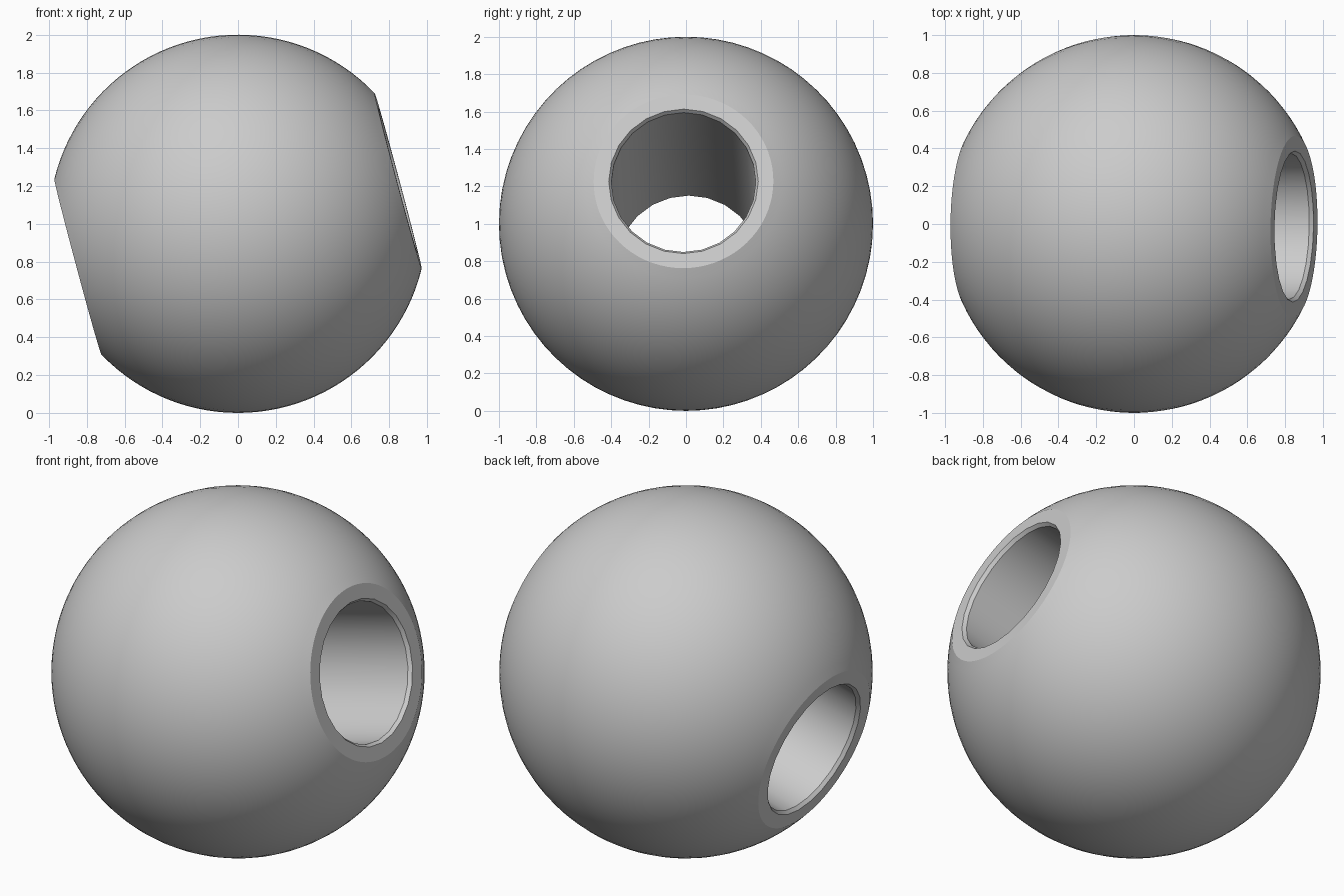
import bpy, bmesh
from math import sin, cos, acos, sqrt, pi, radians
from mathutils import Matrix

cube = bpy.data.objects.get("Cube")
if cube:
    bpy.data.objects.remove(cube, do_unlink=True)

FLAT = 0.877              # distance from the centre to each flat end
BORE_SIDES = 24
RATIO = 3                 # outer facets per bore facet
OUTER_SIDES = BORE_SIDES * RATIO
BANDS = 40

bm = bmesh.new()


def ring(height, radius, sides):
    return [bm.verts.new((radius * cos(2 * pi * i / sides),
                          radius * sin(2 * pi * i / sides), height))
            for i in range(sides)]


def skin(a, b):
    n = len(a)
    for i in range(n):
        j = (i + 1) % n
        bm.faces.new((a[i], a[j], b[j], b[i]))


# Spherical outside, from one flat end to the other
limit = acos(FLAT)
angles = [pi - limit - (pi - 2 * limit) * k / BANDS for k in range(BANDS + 1)]
outer = [ring(cos(t), sin(t), OUTER_SIDES) for t in angles]
for low, high in zip(outer, outer[1:]):
    skin(low, high)

# Chamfered bore through the middle
bore_profile = [(-FLAT, 0.40), (-FLAT + 0.02, 0.386),
                (FLAT - 0.02, 0.386), (FLAT, 0.40)]
bore = [ring(h, r, BORE_SIDES) for h, r in bore_profile]
for low, high in zip(bore, bore[1:]):
    skin(high, low)

# Flat annular ends
for rim, hole in ((outer[0], bore[0]), (outer[-1], bore[-1])):
    for i in range(BORE_SIDES):
        arc = [rim[(i * RATIO + k) % OUTER_SIDES] for k in range(RATIO + 1)]
        bm.faces.new(arc + [hole[(i + 1) % BORE_SIDES], hole[i]])
bmesh.ops.recalc_face_normals(bm, faces=bm.faces)

# Tilt the bore axis up to the left side, with a slight turn to the front
tilt = (Matrix.Translation((0, 0, 1)) @ Matrix.Rotation(radians(-0.9), 4, 'Z')
        @ Matrix.Rotation(radians(75), 4, 'Y'))
bm.transform(tilt)

mesh = bpy.data.meshes.new("bored_ball")
bm.to_mesh(mesh)
bm.free()
ball = bpy.data.objects.new("bored_ball", mesh)
bpy.context.collection.objects.link(ball)

# Plain grey surface
grey = bpy.data.materials.new("light_grey")
grey.use_nodes = True
colour = (0.6, 0.6, 0.6, 1)
grey.diffuse_color = colour
grey.node_tree.nodes["Principled BSDF"].inputs["Base Color"].default_value = colour
mesh.materials.append(grey)

# Smooth round surfaces, crisp rims
bpy.ops.object.select_all(action='DESELECT')
ball.select_set(True)
bpy.context.view_layer.objects.active = ball
bpy.ops.object.shade_smooth_by_angle(angle=radians(20))
